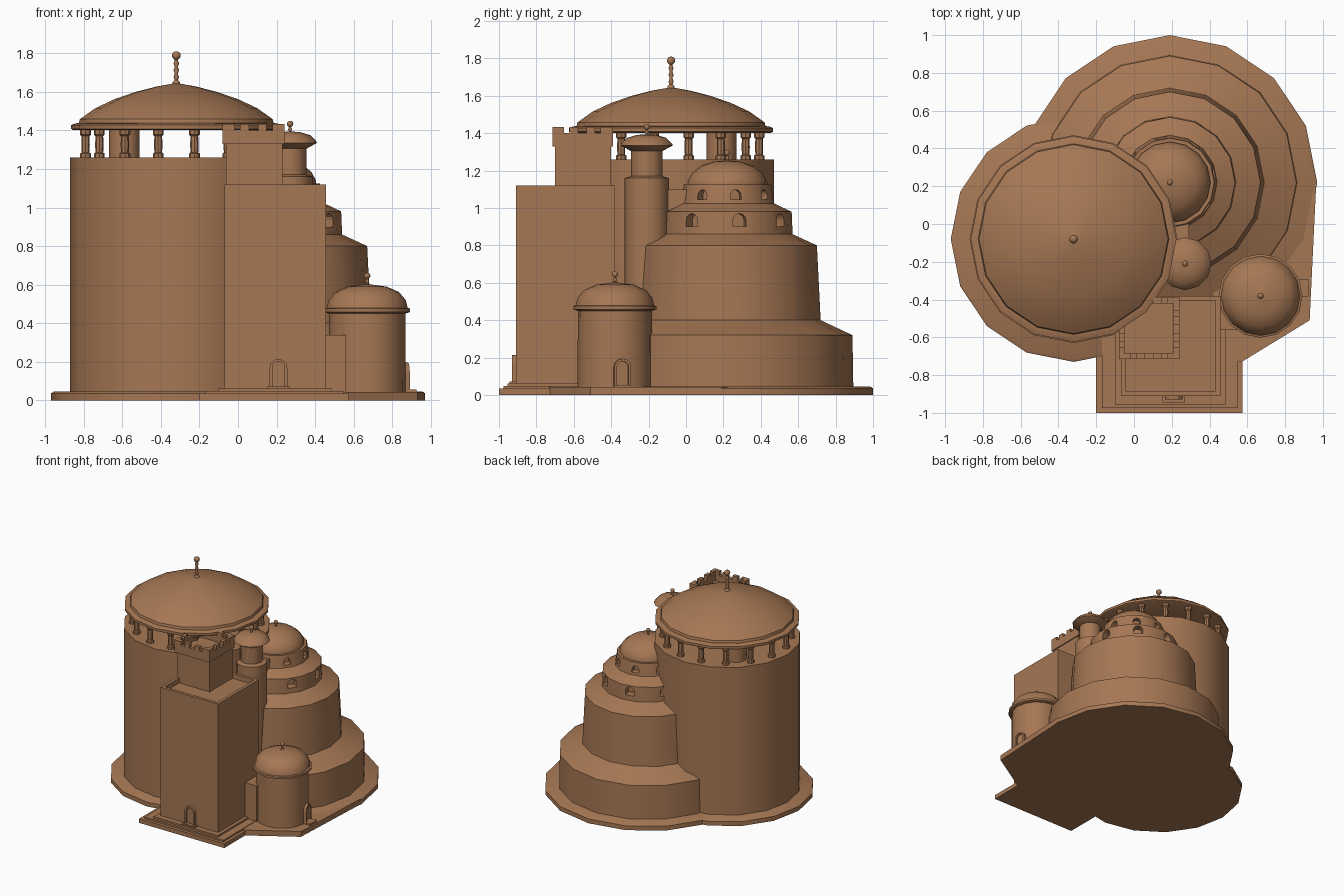
import bpy, bmesh, math
from math import sin, cos, pi, radians

if "Cube" in bpy.data.objects:
    bpy.data.objects.remove(bpy.data.objects["Cube"])

clay = bpy.data.materials.new("warm brown clay")
clay.diffuse_color = (0.38, 0.185, 0.088, 1)
clay.use_nodes = True
clay.node_tree.nodes["Principled BSDF"].inputs["Base Color"].default_value = clay.diffuse_color


def finish(name, bm):
    bmesh.ops.recalc_face_normals(bm, faces=bm.faces[:])
    me = bpy.data.meshes.new(name)
    bm.to_mesh(me)
    bm.free()
    ob = bpy.data.objects.new(name, me)
    bpy.context.collection.objects.link(ob)
    me.materials.append(clay)
    return ob


def smooth(ob, angle=35):
    bpy.ops.object.select_all(action='DESELECT')
    ob.select_set(True)
    bpy.context.view_layer.objects.active = ob
    bpy.ops.object.shade_smooth_by_angle(angle=radians(angle))
    return ob


def spin(bm, c, prof, n=16):
    """Closed solid of revolution; prof = (radius, z) from bottom to top."""
    rings = []
    for r, z in prof:
        rings.append([bm.verts.new((c[0] + r * cos(2 * pi * i / n),
                                    c[1] + r * sin(2 * pi * i / n), z)) for i in range(n)])
    for a, b in zip(rings, rings[1:]):
        for i in range(n):
            j = (i + 1) % n
            bm.faces.new((a[i], a[j], b[j], b[i]))
    bm.faces.new(rings[0][::-1])
    bm.faces.new(rings[-1])


def lathe(name, c, prof, n=16):
    bm = bmesh.new()
    spin(bm, c, prof, n)
    return smooth(finish(name, bm))


def add_box(bm, x0, x1, y0, y1, z0, z1):
    vs = bmesh.ops.create_cube(bm, size=1)['verts']
    for v in vs:
        v.co = (x1 if v.co.x > 0 else x0, y1 if v.co.y > 0 else y0, z1 if v.co.z > 0 else z0)


def boxes(name, *dims):
    bm = bmesh.new()
    for d in dims:
        add_box(bm, *d)
    return finish(name, bm)


def arch(w, h, n=6):
    return [(-w, 0)] + [(-w * cos(pi * i / n), h - w + w * sin(pi * i / n)) for i in range(n + 1)] + [(w, 0)]


def place(o, a, u, d, v):
    return (o[0] - u * sin(a) + d * cos(a), o[1] + u * cos(a) + d * sin(a), o[2] + v)


def prism(bm, o, a, w, h, d0, d1):
    lo = [bm.verts.new(place(o, a, u, d0, v)) for u, v in arch(w, h)]
    hi = [bm.verts.new(place(o, a, u, d1, v)) for u, v in arch(w, h)]
    for i in range(len(lo)):
        j = (i + 1) % len(lo)
        bm.faces.new((lo[i], lo[j], hi[j], hi[i]))
    bm.faces.new(lo)
    bm.faces.new(hi)


def doorway(name, o, a, w, h):
    """Raised arched frame around a thin door panel."""
    bm = bmesh.new()
    loops = [[bm.verts.new(place(o, a, u, d, v)) for u, v in arch(ww, hh)]
             for ww, hh, d in ((w, h, -0.03), (w, h, 0.02), (w - 0.014, h - 0.014, 0.02), (w - 0.014, h - 0.014, -0.03))]
    for k in range(4):
        p, q = loops[k], loops[(k + 1) % 4]
        for i in range(len(p) - 1):
            bm.faces.new((p[i], p[i + 1], q[i + 1], q[i]))
    prism(bm, o, a, w - 0.013, h - 0.013, -0.03, 0.006)
    return finish(name, bm)


def finial(name, c, z, h, r, balls=1):
    bm = bmesh.new()
    prof = [(r * .9, z - 0.01), (r * .9, z + h * .06), (r * .4, z + h * .12)]
    top = z + h - 2 * r
    step = (top - z - h * .12) / balls
    for k in range(balls):
        b = z + h * .12 + k * step
        prof += [(r * .65, b + step * .45), (r * .35, b + step * .98)]
    prof += [(r * (0.05 + sin(pi * i / 6)), top + r - r * cos(pi * i / 6)) for i in range(1, 7)]
    spin(bm, c, prof, 10)
    return smooth(finish(name, bm), 60)


BIG, STEP, SMALL, SLIM = (-0.32, -0.08), (0.19, 0.22), (0.67, -0.38), (0.27, -0.21)

# ground plinths
lathe("main_plinth", BIG, [(0.65, 0), (0.65, 0.036), (0.635, 0.045)])
lathe("stepped_plinth", STEP, [(0.78, 0), (0.78, 0.036), (0.765, 0.045)])
bm = bmesh.new()
f = bm.faces.new([bm.verts.new((x, y, 0)) for x, y in
                  ((0.2, -0.65), (0.57, -0.73), (0.93, -0.51), (0.965, 0.22), (0.2, 0.2))])
ext = bmesh.ops.extrude_face_region(bm, geom=[f])
bmesh.ops.translate(bm, vec=(0, 0, 0.044), verts=[v for v in ext['geom'] if isinstance(v, bmesh.types.BMVert)])
bm.faces.new([v for v in f.verts]) if not f.is_valid else None
finish("corner_plinth", bm)
boxes("entrance_steps", (-0.2, 0.575, -1.0, -0.35, 0, 0.035), (-0.17, 0.55, -0.975, -0.36, 0.03, 0.048),
      (-0.1, 0.485, -0.955, -0.36, 0.04, 0.062))

# main round tower with open colonnade and domed roof
lathe("main_tower", BIG, [(0.55, 0.02), (0.55, 1.26)])
bm = bmesh.new()
for k in range(16):
    a = radians(11.25 + 22.5 * k)
    spin(bm, (BIG[0] + 0.48 * cos(a), BIG[1] + 0.48 * sin(a)),
         [(0.028, 1.255), (0.028, 1.28), (0.02, 1.285), (0.022, 1.325), (0.02, 1.37), (0.028, 1.378), (0.028, 1.405)], 8)
smooth(finish("colonnade", bm))
lathe("roof_stair_turret", (-0.59, 0.19), [(0.08, 1.25), (0.08, 1.405)], 12)
lathe("main_roof", BIG, [(0.535, 1.402), (0.545, 1.408), (0.545, 1.428), (0.525, 1.436), (0.505, 1.438), (0.5, 1.458),
                         (0.42, 1.515), (0.32, 1.562), (0.21, 1.6), (0.1, 1.628), (0.004, 1.645)])
finial("main_finial", BIG, 1.64, 0.17, 0.022, 3)

# stepped round tower, with arched window recesses cut in the two upper tiers
tower = lathe("stepped_tower", STEP, [(0.675, 0.02), (0.67, 0.32), (0.5, 0.40), (0.48, 0.80), (0.35, 0.86),
                                      (0.345, 0.98), (0.25, 1.025), (0.235, 1.125)])
bm = bmesh.new()
for k in range(8):
    a = radians(11.25 + 45 * k)
    prism(bm, (*STEP, 0.9), a, 0.036, 0.07, 0.28, 0.42)
    prism(bm, (*STEP, 1.045), a, 0.029, 0.053, 0.19, 0.29)
cutter = finish("window_cutter", bm)
cutter.hide_render = True
mod = tower.modifiers.new("windows", 'BOOLEAN')
mod.object = cutter
mod.solver = 'EXACT'
bpy.context.view_layer.objects.active = tower
bpy.ops.object.modifier_apply(modifier=mod.name)
bpy.data.objects.remove(cutter)
smooth(tower)
lathe("stepped_dome", STEP, [(0.2, 1.11), (0.215, 1.125), (0.215, 1.14), (0.19, 1.185), (0.14, 1.225), (0.07, 1.248), (0.003, 1.255)])
finial("stepped_finial", STEP, 1.25, 0.06, 0.015)

# slim turret with overhanging cap, and its bridge to the stepped tower
lathe("slim_turret", SLIM, [(0.118, 0.02), (0.118, 1.16), (0.085, 1.17), (0.085, 1.32)], 12)
lathe("slim_cap", SLIM, [(0.085, 1.305), (0.14, 1.335), (0.135, 1.345), (0.105, 1.375), (0.055, 1.39), (0.003, 1.395)], 12)
finial("slim_finial", SLIM, 1.388, 0.062, 0.016)
boxes("turret_bridge", (0.16, 0.29, -0.2, 0.06, 0.8, 1.1))

# small domed gatehouse
lathe("small_tower", SMALL, [(0.2, 0.02), (0.198, 0.46)])
lathe("small_dome", SMALL, [(0.2, 0.45), (0.222, 0.458), (0.222, 0.476), (0.21, 0.48), (0.2, 0.52), (0.165, 0.562),
                            (0.1, 0.59), (0.003, 0.603)])
finial("small_finial", SMALL, 0.6, 0.062, 0.016)
ang = radians(11.25)
doorway("small_door", (SMALL[0] + 0.196 * cos(ang), SMALL[1] + 0.196 * sin(ang), 0.04), ang, 0.046, 0.155)
boxes("small_door_step", (0.84, 0.925, -0.385, -0.295, 0.03, 0.055))
boxes("link_wall", (0.42, 0.56, -0.56, -0.25, 0.02, 0.34))

# square entrance tower with a rimmed terrace
boxes("square_tower", (-0.07, 0.457, -0.91, -0.38, 0.04, 1.08),
      (-0.07, 0.457, -0.91, -0.885, 1.08, 1.12), (-0.07, 0.457, -0.405, -0.38, 1.08, 1.12),
      (-0.07, -0.045, -0.885, -0.405, 1.08, 1.12), (0.432, 0.457, -0.885, -0.405, 1.08, 1.12))
doorway("entrance_door", (0.21, -0.91, 0.06), -pi / 2, 0.046, 0.155)
boxes("entrance_door_step", (0.15, 0.27, -0.945, -0.9, 0.05, 0.072))

# upper square keep with crenellated parapet
boxes("upper_keep", (-0.062, 0.232, -0.7, -0.4, 1.07, 1.345))
X0, X1, Y0, Y1, T = -0.08, 0.24, -0.715, -0.39, 0.03
parts = [(X0, X1, Y0, Y1, 1.33, 1.35),
         (X0, X1, Y0, Y0 + T, 1.34, 1.4), (X0, X1, Y1 - T, Y1, 1.34, 1.4),
         (X0, X0 + T, Y0, Y1, 1.34, 1.4), (X1 - T, X1, Y0, Y1, 1.34, 1.4)]
for k in range(4):
    m = 0.062 if k in (0, 3) else 0.045
    s = k * (X1 - X0 - m) / 3
    for y in (Y0, Y1 - T):
        parts.append((X0 + s, X0 + s + m, y, y + T, 1.39, 1.432))
    for x in (X0, X1 - T):
        parts.append((x, x + T, Y0 + s, Y0 + s + m, 1.39, 1.432))
boxes("keep_parapet", *parts)
